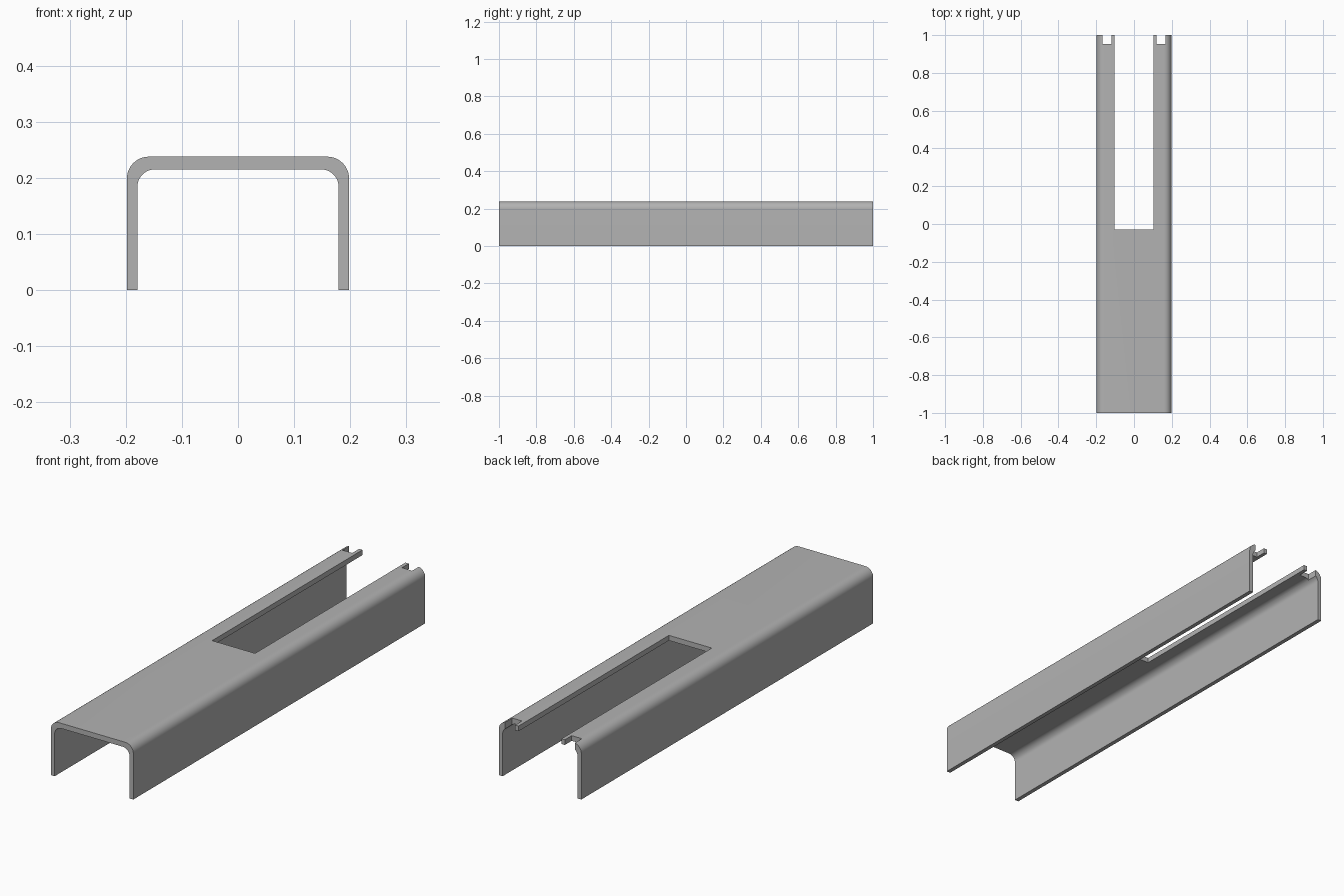
import bpy, bmesh, math

cube = bpy.data.objects.get("Cube")
if cube:
    bpy.data.objects.remove(cube, do_unlink=True)

HALF_W, HEIGHT = 0.198, 0.238
INNER_W, INNER_H = 0.1795, 0.2155
R_OUT, R_IN = 0.039, 0.032

grey = bpy.data.materials.new("plain grey")
grey.use_nodes = True
grey.diffuse_color = (0.45, 0.45, 0.45, 1)
grey.node_tree.nodes["Principled BSDF"].inputs["Base Color"].default_value = (0.45, 0.45, 0.45, 1)


def arch(half, top, r, steps=12):
    """Rounded arch outline from the left foot over to the right foot."""
    pts = [(half, 0)]
    for side, start in ((1, 0), (-1, 90)):
        for i in range(steps + 1):
            a = math.radians(start + 90 * i / steps)
            pts.append((side * (half - r) + r * math.cos(a), top - r + r * math.sin(a)))
    return pts + [(-half, 0)]


def make_object(name, bm):
    bmesh.ops.recalc_face_normals(bm, faces=bm.faces)
    mesh = bpy.data.meshes.new(name)
    bm.to_mesh(mesh)
    bm.free()
    mesh.materials.append(grey)
    obj = bpy.data.objects.new(name, mesh)
    bpy.context.collection.objects.link(obj)
    return obj


def cut_box(target, x0, x1, y0, y1):
    """Cut a vertical opening through the top plate."""
    bm = bmesh.new()
    bmesh.ops.create_cube(bm, size=1)
    for v in bm.verts:
        v.co = (x1 if v.co.x > 0 else x0, y1 if v.co.y > 0 else y0, 0.4 if v.co.z > 0 else 0.1)
    cutter = make_object("opening_cutter", bm)
    cutter.hide_render = True
    mod = target.modifiers.new("opening", "BOOLEAN")
    mod.operation, mod.solver, mod.object = "DIFFERENCE", "EXACT", cutter
    bpy.context.view_layer.objects.active = target
    bpy.ops.object.modifier_apply(modifier=mod.name)
    bpy.data.objects.remove(cutter, do_unlink=True)


# Channel cover: U-shaped section extruded along its length
bm = bmesh.new()
outline = arch(HALF_W, HEIGHT, R_OUT) + arch(INNER_W, INNER_H, R_IN)[::-1]
face = bm.faces.new([bm.verts.new((x, -1, z)) for x, z in outline])
ext = bmesh.ops.extrude_face_region(bm, geom=[face])
bmesh.ops.translate(bm, vec=(0, 2, 0), verts=[g for g in ext["geom"] if isinstance(g, bmesh.types.BMVert)])
# The extrusion leaves the starting cap out, so close the front end if needed
bmesh.ops.holes_fill(bm, edges=[e for e in bm.edges if e.is_boundary], sides=0)
cover = make_object("channel_cover", bm)

# Long open slot and the two small rear notches
cut_box(cover, -0.103, 0.103, -0.03, 1.1)
for side in (-1, 1):
    xs = sorted((side * 0.119, side * 0.167))
    cut_box(cover, xs[0], xs[1], 0.953, 1.1)

# Smooth rounded corners, crisp edges elsewhere
bpy.ops.object.select_all(action="DESELECT")
cover.select_set(True)
bpy.context.view_layer.objects.active = cover
bpy.ops.object.shade_smooth_by_angle(angle=math.radians(30))
